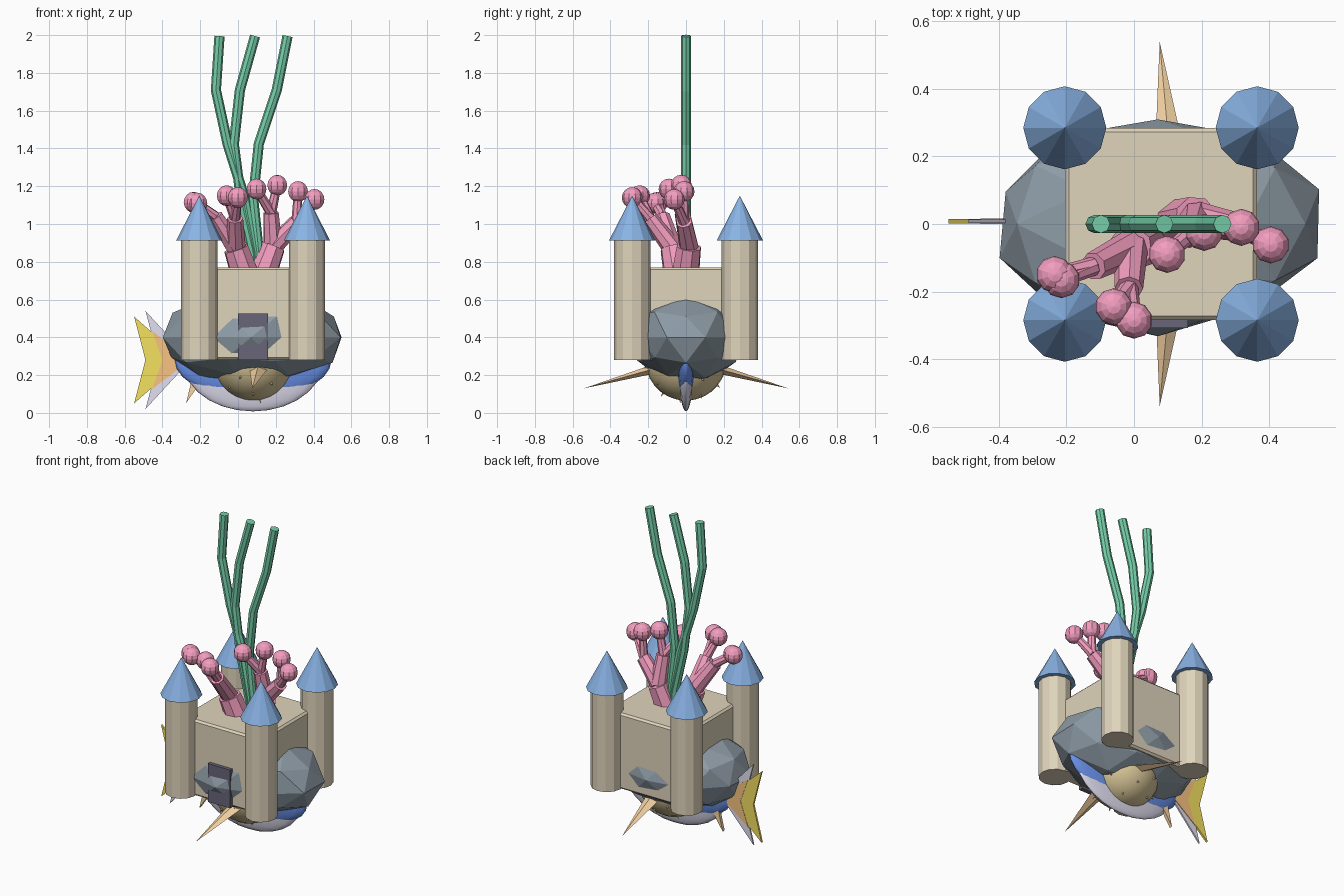
import bpy, bmesh, math, random
from mathutils import Vector, Matrix

if "Cube" in bpy.data.objects:
    bpy.data.objects.remove(bpy.data.objects["Cube"])

random.seed(4)
CX, CZ = 0.08, 0.28      # shared origin of the stacked parts


def mat(name, rgb):
    m = bpy.data.materials.new(name)
    m.diffuse_color = (*rgb, 1)
    m.use_nodes = True
    m.node_tree.nodes["Principled BSDF"].inputs["Base Color"].default_value = m.diffuse_color
    return m


SAND = mat("sand", (0.74, 0.66, 0.50))
ROOF = mat("roof_blue", (0.25, 0.45, 0.78))
DARK = mat("door_dark", (0.14, 0.13, 0.19))
STONE = mat("stone", (0.27, 0.33, 0.38))
PINK = mat("coral_pink", (0.90, 0.34, 0.52))
GREEN = mat("weed_green", (0.18, 0.63, 0.40))
TAN = mat("fish_tan", (0.70, 0.58, 0.32))
BLUE = mat("fish_blue", (0.15, 0.30, 0.87))
PALE = mat("fish_pale", (0.76, 0.74, 0.88))
YELLOW = mat("fin_yellow", (0.90, 0.75, 0.12))
ORANGE = mat("fin_orange", (0.95, 0.55, 0.22))
PEACH = mat("fin_peach", (0.93, 0.66, 0.38))


def make(name, bm, material, smooth=False):
    bmesh.ops.recalc_face_normals(bm, faces=bm.faces)
    me = bpy.data.meshes.new(name)
    bm.to_mesh(me)
    bm.free()
    me.materials.append(material)
    for p in me.polygons:
        p.use_smooth = smooth
    ob = bpy.data.objects.new(name, me)
    bpy.context.collection.objects.link(ob)
    return ob


def rod(name, a, b, r1, r2, material, sides=8, flat=1.0):
    """Capped tube or cone from a to b."""
    a, b = Vector(a), Vector(b)
    d = b - a
    m = Matrix.Translation((a + b) / 2) @ d.to_track_quat('Z', 'Y').to_matrix().to_4x4()
    bm = bmesh.new()
    bmesh.ops.create_cone(bm, cap_ends=True, segments=sides, radius1=r1, radius2=r2,
                          depth=d.length, matrix=m @ Matrix.Diagonal((1, flat, 1, 1)))
    return make(name, bm, material)


def box(name, lo, hi, material, bevel=0):
    lo, hi = Vector(lo), Vector(hi)
    bm = bmesh.new()
    bmesh.ops.create_cube(bm, size=1, matrix=Matrix.Translation((lo + hi) / 2)
                          @ Matrix.Diagonal((*(hi - lo), 1)))
    ob = make(name, bm, material)
    if bevel:
        mod = ob.modifiers.new("bevel", 'BEVEL')
        mod.width, mod.segments = bevel, 1
    return ob


def ball(name, c, radii, material, seg=24, rings=14, smooth=True):
    bm = bmesh.new()
    bmesh.ops.create_uvsphere(bm, u_segments=seg, v_segments=rings, radius=1,
                              matrix=Matrix.Translation(c) @ Matrix.Diagonal((*radii, 1)))
    return make(name, bm, material, smooth)


def tail(name, root, tip, notch, half, thick, material):
    """Forked flat fin in the xz plane."""
    pts = [(root, 0), (tip, half), (notch, 0), (tip, -half)]
    bm = bmesh.new()
    f = bm.faces.new([bm.verts.new((x, 0.008 - thick / 2, CZ + z)) for x, z in pts])
    ext = bmesh.ops.extrude_face_region(bm, geom=[f])
    vs = [v for v in ext["geom"] if isinstance(v, bmesh.types.BMVert)]
    bmesh.ops.translate(bm, vec=(0, thick, 0), verts=vs)
    return make(name, bm, material)


# Castle: keep, door, four towers with cone roofs
box("keep", (CX - 0.285, -0.285, CZ), (CX + 0.285, 0.285, 0.77), SAND, 0.012)
box("door", (CX - 0.08, -0.308, CZ), (CX + 0.08, -0.27, 0.527), DARK)
for sx in (-1, 1):
    for sy in (-1, 1):
        x, y = CX + sx * 0.285, sy * 0.285
        rod("tower", (x, y, CZ), (x, y, 0.915), 0.096, 0.096, SAND, 12)
        rod("tower_roof", (x, y, 0.912), (x, y, 1.15), 0.123, 0, ROOF, 12)

# Faceted rock
bm = bmesh.new()
bmesh.ops.create_icosphere(bm, subdivisions=2, radius=1)
for v in bm.verts:
    k = random.uniform(0.96, 1.05)
    v.co = Vector((0.07 + v.co.x * 0.485 * k, v.co.y * 0.32 * k, 0.40 + v.co.z * 0.245 * k))
make("rock", bm, STONE)

# Fish bodies sharing one centre
ball("round_fish_body", (CX, 0, CZ), (0.215, 0.215, 0.215), TAN)
ball("blue_fish_body", (CX, 0, CZ), (0.415, 0.052, 0.205), BLUE)
ball("pale_fish_body", (CX, 0, CZ), (0.375, 0.042, 0.272), PALE)

# Tails
tail("pale_tail", -0.25, -0.49, -0.42, 0.26, 0.010, PALE)
tail("yellow_tail", -0.29, -0.55, -0.49, 0.23, 0.013, YELLOW)
tail("orange_tail", -0.25, -0.455, -0.40, 0.155, 0.017, ORANGE)
tail("round_fish_tail", -0.12, -0.275, -0.22, 0.23, 0.020, PEACH)

# Side fins
for s in (-1, 1):
    rod("side_fin", (0.11, s * 0.16, 0.235), (0.076, s * 0.54, 0.13), 0.05, 0, PEACH, 4, 0.5)

# Small spines on the round fish
for i in range(40):
    z = 1 - (2 * i + 1) / 40
    t, r = i * 2.39996, math.sqrt(1 - z * z)
    n = Vector((r * math.cos(t), r * math.sin(t), z))
    c = Vector((CX, 0, CZ))
    rod("spine", c + n * 0.205, c + n * 0.235, 0.009, 0, PEACH, 5)

# Coral: trunk, limbs, branches, then twigs tipped with beads
fork = (0.08, -0.02, 0.60)
rod("coral_trunk", (0.08, 0, CZ), fork, 0.10, 0.085, PINK)
coral = [
    ((-0.01, -0.07, 0.87), [
        ((-0.12, -0.125, 1.04), [(-0.235, -0.15, 1.115), (-0.215, -0.165, 1.11)]),
        ((-0.015, -0.19, 1.03), [(-0.06, -0.245, 1.15), (0.0, -0.285, 1.14)])]),
    ((0.185, 0.015, 0.88), [
        ((0.175, -0.02, 1.06), [(0.098, -0.09, 1.185), (0.208, -0.025, 1.205)]),
        ((0.31, -0.01, 1.01), [(0.318, -0.01, 1.172), (0.405, -0.062, 1.13)])]),
]
for limb, branches in coral:
    rod("coral_limb", fork, limb, 0.085, 0.068, PINK)
    for end, tips in branches:
        rod("coral_branch", limb, end, 0.052, 0.042, PINK)
        for tip in tips:
            rod("coral_twig", end, tip, 0.028, 0.022, PINK)
            ball("coral_bead", tip, (0.055,) * 3, PINK, 10, 8, False)

# Seaweed strands: x offsets at even heights from origin to top
strands = [
    (0.08, 0.11, 0.09, 0.035, -0.055, -0.117, -0.098),
    (0.08, 0.11, 0.08, 0.015, -0.022, 0.01, 0.09),
    (0.08, 0.13, 0.11, 0.08, 0.11, 0.205, 0.262),
]
for xs in strands:
    cu = bpy.data.curves.new("seaweed", 'CURVE')
    cu.dimensions = '3D'
    cu.bevel_depth, cu.bevel_resolution, cu.use_fill_caps = 0.027, 2, True
    sp = cu.splines.new('POLY')
    sp.points.add(len(xs) - 1)
    for i, x in enumerate(xs):
        sp.points[i].co = (x, 0, CZ + i * (1.995 - CZ) / 6, 1)
    sp.use_smooth = False
    cu.materials.append(GREEN)
    bpy.context.collection.objects.link(bpy.data.objects.new("seaweed", cu))
